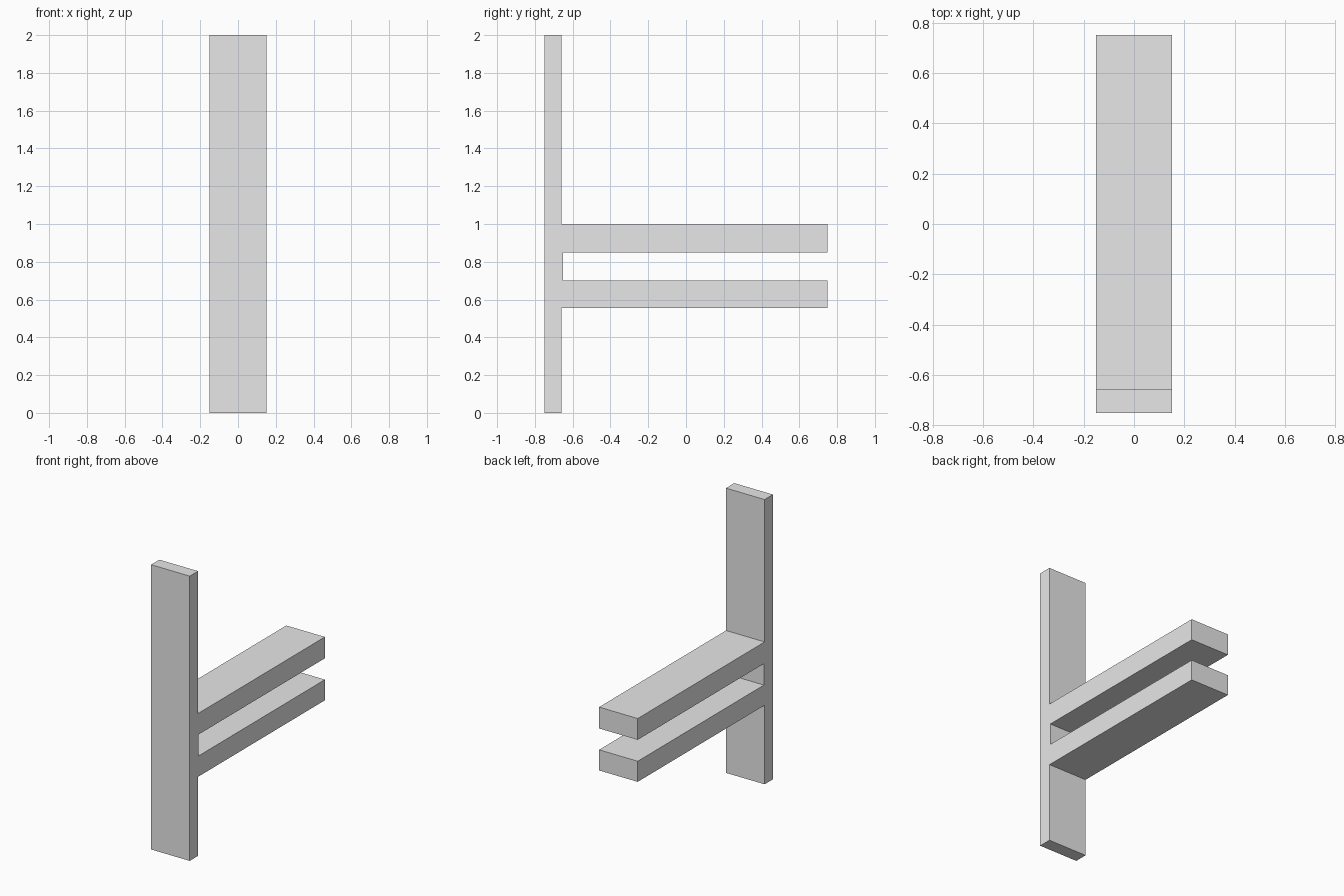
import bpy
import bmesh

cube = bpy.data.objects.get("Cube")
if cube:
    bpy.data.objects.remove(cube, do_unlink=True)

# Plain grey material
grey = bpy.data.materials.new("plain_grey")
grey.use_nodes = True
colour = (0.8, 0.8, 0.8, 1)
grey.diffuse_color = colour
grey.node_tree.nodes["Principled BSDF"].inputs["Base Color"].default_value = colour

# Main dimensions
half_width = 0.15
front, back = -0.75, 0.75
post_back = -0.658   # rear face of the upright
slot_end = -0.65     # inner end of the gap between the arms
height = 2.0
upper_top, upper_bottom = 1.0, 0.85
lower_top, lower_bottom = 0.70, 0.555

# Side profile (y, z): an upright with two parallel arms
profile = [
    (front, 0), (post_back, 0),
    (post_back, lower_bottom), (back, lower_bottom),
    (back, lower_top), (slot_end, lower_top),
    (slot_end, upper_bottom), (back, upper_bottom),
    (back, upper_top), (post_back, upper_top),
    (post_back, height), (front, height),
]

# Extrude the profile across the width
bm = bmesh.new()
side = bm.faces.new([bm.verts.new((-half_width, y, z)) for y, z in profile])
result = bmesh.ops.extrude_face_region(bm, geom=[side], use_keep_orig=True)
moved = [v for v in result["geom"] if isinstance(v, bmesh.types.BMVert)]
bmesh.ops.translate(bm, verts=moved, vec=(2 * half_width, 0, 0))
bmesh.ops.recalc_face_normals(bm, faces=bm.faces)

mesh = bpy.data.meshes.new("upright_with_arms")
bm.to_mesh(mesh)
bm.free()
mesh.materials.append(grey)
bracket = bpy.data.objects.new("upright_with_arms", mesh)
bpy.context.collection.objects.link(bracket)
